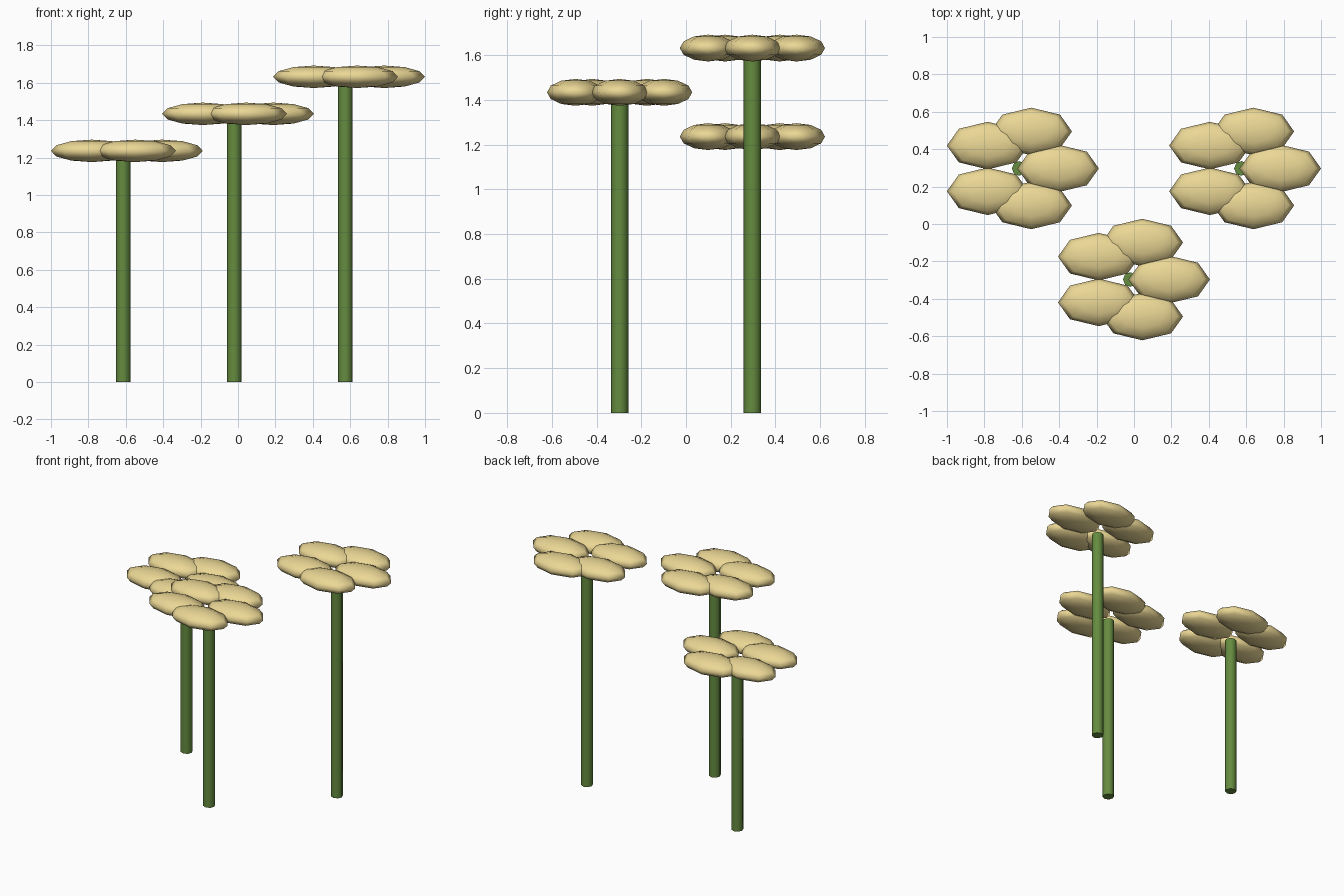
import bpy
import math

if "Cube" in bpy.data.objects:
    bpy.data.objects.remove(bpy.data.objects["Cube"])


def material(name, rgb):
    m = bpy.data.materials.new(name)
    m.diffuse_color = (*rgb, 1)
    m.use_nodes = True
    m.node_tree.nodes["Principled BSDF"].inputs["Base Color"].default_value = m.diffuse_color
    return m


green = material("stem_green", (0.13, 0.26, 0.05))
cream = material("petal_cream", (0.83, 0.68, 0.30))

PETAL_RING = 0.208                  # distance of petal centres from the stem
PETAL_SIZE = (0.218, 0.127, 0.06)   # petal half-sizes, all share one direction


def finish(name, mat, angle):
    ob = bpy.context.object
    ob.name = name
    ob.data.materials.append(mat)
    bpy.ops.object.transform_apply(location=False, rotation=False, scale=True)
    bpy.ops.object.shade_smooth_by_angle(angle=math.radians(angle))


def flower(label, x, y, height):
    # stem
    bpy.ops.mesh.primitive_cylinder_add(vertices=8, radius=0.039, depth=height,
                                        location=(x, y, height / 2))
    finish(label + "_stem", green, 60)
    # five flattened petals around the stem top
    for i in range(5):
        a = math.tau * i / 5
        bpy.ops.mesh.primitive_uv_sphere_add(
            segments=8, ring_count=6, radius=1,
            location=(x + PETAL_RING * math.cos(a),
                      y + PETAL_RING * math.sin(a), height + 0.048))
        bpy.context.object.scale = PETAL_SIZE
        finish(f"{label}_petal_{i + 1}", cream, 180)


# three flowers of rising height
flower("left_flower", -0.614, 0.297, 1.188)
flower("middle_flower", -0.02, -0.297, 1.386)
flower("right_flower", 0.574, 0.297, 1.584)
